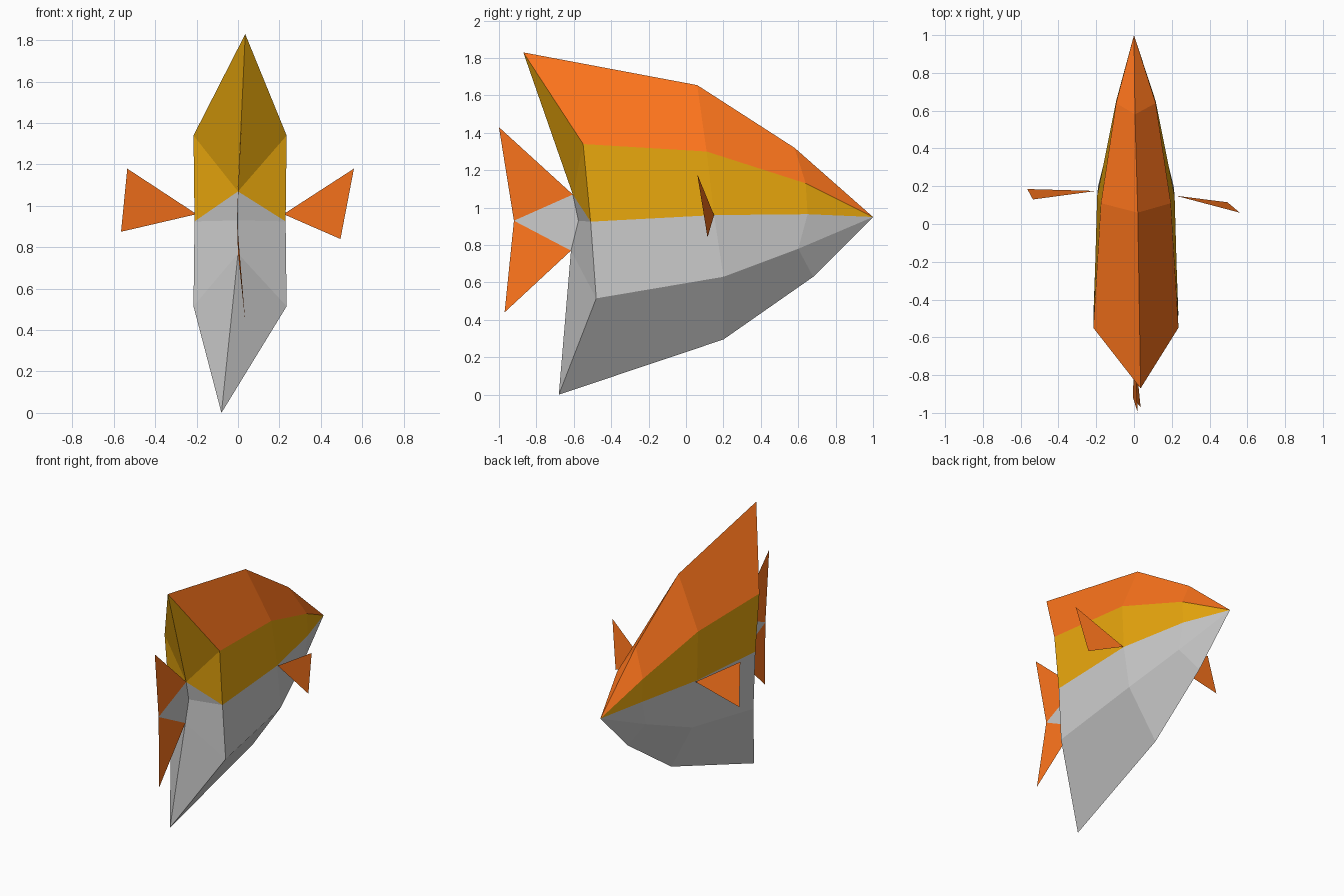
import bpy, bmesh

if "Cube" in bpy.data.objects:
    bpy.data.objects.remove(bpy.data.objects["Cube"])


def material(name, color):
    m = bpy.data.materials.new(name)
    m.diffuse_color = color
    m.use_nodes = True
    m.node_tree.nodes["Principled BSDF"].inputs["Base Color"].default_value = m.diffuse_color
    return m


ORANGE = material("orange", (1.0, 0.18, 0.012, 1))
YELLOW = material("yellow", (0.82, 0.39, 0.004, 1))
GREY = material("grey", (0.8, 0.8, 0.8, 1))


def finish(name, bm, mats):
    me = bpy.data.meshes.new(name)
    bm.to_mesh(me)
    bm.free()
    for m in mats:
        me.materials.append(m)
    ob = bpy.data.objects.new(name, me)
    bpy.context.collection.objects.link(ob)
    return ob


def sheet(name, pts, mat):
    bm = bmesh.new()
    bm.faces.new([bm.verts.new(p) for p in pts])
    return finish(name, bm, [mat])


# Body rails, each running from the tail end towards the nose
top = [(0.035, -0.87, 1.83), (0.02, 0.06, 1.655), (0.005, 0.58, 1.32)]
upper = [(0.225, -0.55, 1.34), (0.185, 0.11, 1.30), (0.105, 0.64, 1.13)]
middle = [(0.22, -0.51, 0.925), (0.205, 0.15, 0.96), (0.105, 0.65, 0.965)]
lower = [(0.225, -0.48, 0.515), (0.20, 0.20, 0.63), (0.10, 0.60, 0.78)]
bottom = [(-0.08, -0.68, 0.0), (-0.02, 0.20, 0.295), (0.0, 0.68, 0.63)]
# Centre ridge of the rear face
ridge = [(0, -0.605, 1.07), (0, -0.575, 0.93), (0, -0.615, 0.77)]

bm = bmesh.new()
nose = bm.verts.new((0, 1, 0.95))
top_v = [bm.verts.new(p) for p in top]
bottom_v = [bm.verts.new(p) for p in bottom]
r1, r2, r3 = [bm.verts.new(p) for p in ridge]


def face(verts, mat):
    bm.faces.new(verts).material_index = mat


for s in (1, -1):
    sides = [[bm.verts.new((s * x + 0.01, y, z)) for x, y, z in rail]
             for rail in (upper, middle, lower)]
    rails = [top_v] + sides + [bottom_v]
    # Flank bands: orange back, yellow side, grey belly
    for a, b, mat in zip(rails, rails[1:], (0, 1, 2, 2)):
        for i in range(2):
            face((a[i], a[i + 1], b[i + 1], b[i]), mat)
        face((a[2], nose, b[2]), mat)
    # Rear face
    t, u, m, l, b = [rail[0] for rail in rails]
    face((t, u, r1), 1)
    face((u, m, r1), 1)
    face((m, r2, r1), 2)
    face((m, l, r3, r2), 2)
    face((l, b, r3), 2)
bmesh.ops.recalc_face_normals(bm, faces=bm.faces[:])
finish("body", bm, [ORANGE, YELLOW, GREY])

# Tail stalk and the two tail fin lobes
tail = (-0.005, -0.92, 0.93)
sheet("tail_stalk", [ridge[0], ridge[1], ridge[2], tail], GREY)
sheet("tail_fin_upper", [ridge[0], tail, (0.02, -1.0, 1.43)], ORANGE)
sheet("tail_fin_lower", [ridge[2], (0.035, -0.97, 0.44), tail], ORANGE)

# Side fins
sheet("side_fin_right", [(0.22, 0.15, 0.96), (0.56, 0.06, 1.18), (0.495, 0.115, 0.84)], ORANGE)
sheet("side_fin_left", [(-0.20, 0.175, 0.96), (-0.535, 0.13, 1.18), (-0.565, 0.185, 0.875)], ORANGE)
